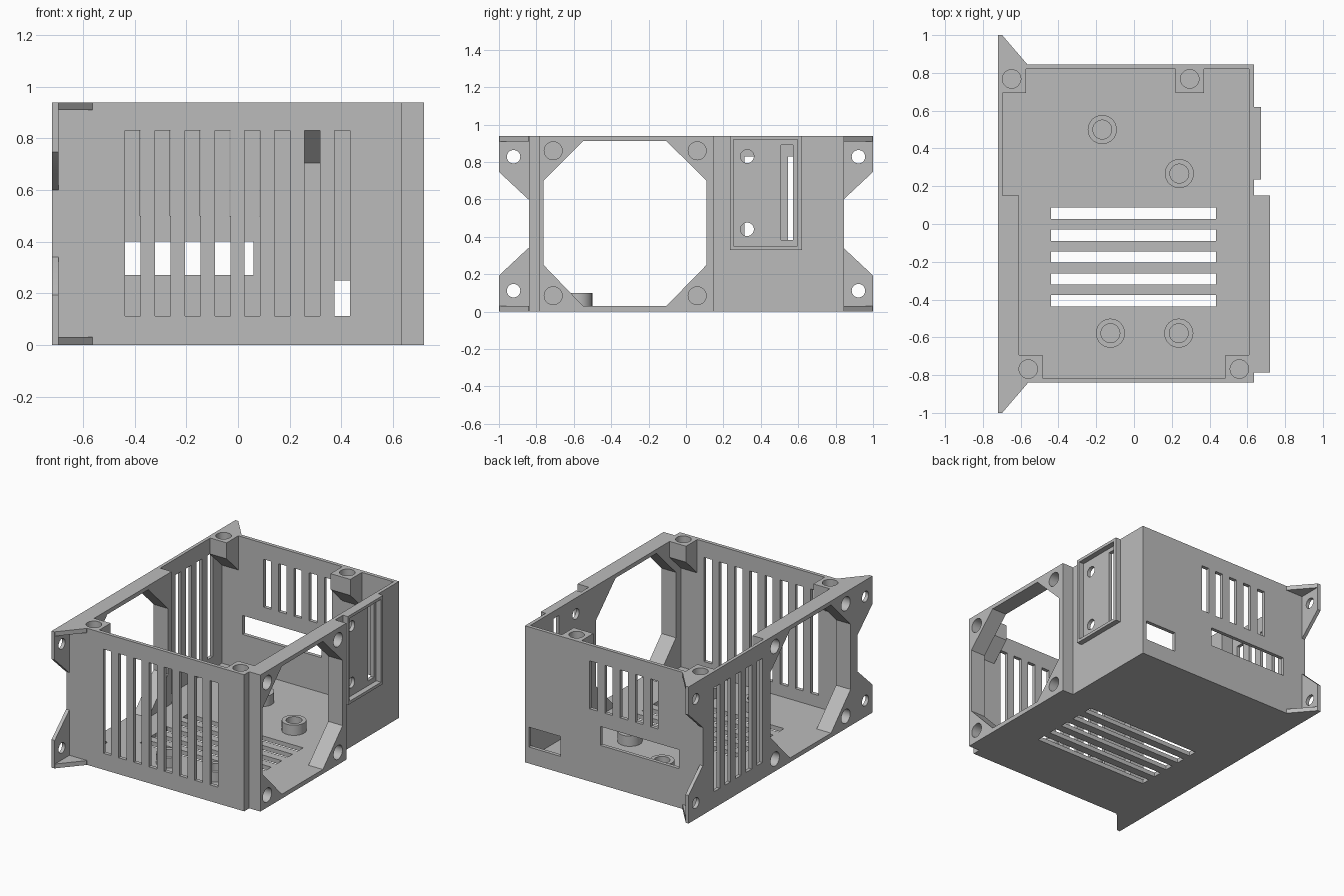
import bpy, bmesh, math
from mathutils import Vector

if "Cube" in bpy.data.objects:
    bpy.data.objects.remove(bpy.data.objects["Cube"], do_unlink=True)

grey = bpy.data.materials.new("plain_grey")
grey.use_nodes = True
grey.diffuse_color = (0.5, 0.5, 0.5, 1)
grey.node_tree.nodes["Principled BSDF"].inputs["Base Color"].default_value = (0.5, 0.5, 0.5, 1)

H, WALL = 0.94, 0.03
SLOT, PITCH = 0.06, 0.116


def prism(name, points, axis, lo, hi):
    """Extrude a closed 2D outline along an axis; outline uses the other two axes in order."""
    def place(p, d):
        co = list(p)
        co.insert("xyz".index(axis), d)
        return Vector(co)
    bm = bmesh.new()
    face = bm.faces.new([bm.verts.new(place(p, lo)) for p in points])
    ext = bmesh.ops.extrude_face_region(bm, geom=[face])
    moved = [g for g in ext["geom"] if isinstance(g, bmesh.types.BMVert)]
    bmesh.ops.translate(bm, verts=moved, vec=place((0, 0), hi - lo))
    bmesh.ops.recalc_face_normals(bm, faces=bm.faces)
    mesh = bpy.data.meshes.new(name)
    bm.to_mesh(mesh)
    bm.free()
    mesh.materials.append(grey)
    ob = bpy.data.objects.new(name, mesh)
    bpy.context.collection.objects.link(ob)
    return ob


def rect(a0, a1, b0, b1):
    return [(a0, b0), (a1, b0), (a1, b1), (a0, b1)]


def circle(a, b, r, n=32):
    return [(a + r * math.cos(math.tau * i / n), b + r * math.sin(math.tau * i / n)) for i in range(n)]


def cut(target, points, axis, lo, hi):
    """Subtract an extruded outline from the target."""
    cutter = prism("cutter", points, axis, lo, hi)
    cutter.hide_render = True
    mod = target.modifiers.new("cut", "BOOLEAN")
    mod.operation, mod.solver, mod.object = "DIFFERENCE", "EXACT", cutter
    bpy.context.view_layer.objects.active = target
    bpy.ops.object.modifier_apply(modifier=mod.name)
    bpy.data.objects.remove(cutter, do_unlink=True)


parts = []

# Case body: stepped footprint with a thick fan frame on both sides
body = prism("case_body", [(-0.72, -0.84), (0.635, -0.84), (0.635, -0.785), (0.72, -0.785),
                           (0.72, 0.15), (0.635, 0.15), (0.635, 0.845), (-0.72, 0.845)], "z", 0, H)
parts.append(body)
cut(body, [(-0.61, -0.815), (0.61, -0.815), (0.61, 0.82), (-0.697, 0.82),
           (-0.697, 0.15), (-0.61, 0.15)], "z", WALL, 1.2)

# Octagonal fan openings through both sides
cut(body, [(-0.55, WALL), (-0.105, WALL), (0.11, 0.25), (0.11, 0.7),
           (-0.105, 0.912), (-0.55, 0.912), (-0.762, 0.7), (-0.762, 0.25)], "x", -1, 1)

# Blind fan screw holes
for y in (-0.71, 0.06):
    for z in (0.085, 0.86):
        cut(body, circle(y, z, 0.048), "x", 0.63, 0.8)
        cut(body, circle(y, z, 0.048), "x", -0.8, -0.63)

# Ventilation slots: front, back, left side and floor
for i in range(8):
    x = -0.438 + i * PITCH
    cut(body, rect(x, x + SLOT, 0.113, 0.83), "y", -0.9, -0.78)
for i in range(5):
    x = -0.38 + i * PITCH
    cut(body, rect(x, x + SLOT - 0.002, 0.5, 0.83), "y", 0.78, 0.9)
    y = 0.197 + i * PITCH
    cut(body, rect(y, y + SLOT, 0.113, 0.83), "x", -0.8, -0.66)
    y = -0.437 + i * PITCH
    cut(body, rect(-0.44, 0.435, y, y + SLOT), "z", -0.1, 0.1)

# Connector openings in the back
cut(body, rect(-0.54, 0.06, 0.27, 0.4), "y", 0.78, 0.9)
cut(body, rect(0.365, 0.605, 0.113, 0.25), "y", 0.78, 0.9)

# Socket panel openings in the right wall
cut(body, rect(0.508, 0.572, 0.383, 0.89), "x", 0.55, 0.7)
for z in (0.44, 0.83):
    cut(body, circle(0.327, z, 0.036), "x", 0.55, 0.7)

# Raised socket frame
frame = prism("socket_frame", rect(0.235, 0.62, 0.33, H), "x", 0.63, 0.672)
cut(frame, rect(0.255, 0.597, 0.35, 0.92), "x", 0.6, 0.7)
parts.append(frame)

# Lid screw bosses with sloped undersides
for name, x0, x1, hx, side in (("back_left_boss", 0.22, 0.37, 0.295, 1),
                               ("back_right_boss", -0.705, -0.572, -0.648, 1),
                               ("front_left_boss", 0.485, 0.615, 0.558, -1),
                               ("front_right_boss", -0.615, -0.485, -0.56, -1)):
    outline = [(side * 0.693, H), (side * 0.693, 0.83), (side * 0.825, 0.7), (side * 0.825, H)]
    boss = prism(name, outline, "x", x0, x1)
    cut(boss, circle(hx, side * 0.768, 0.049), "z", 0.84, 1)
    parts.append(boss)

# Board standoffs on the floor
for i, (x, y) in enumerate([(-0.168, 0.5), (0.24, 0.267), (-0.125, -0.578), (0.237, -0.578)]):
    post = prism(f"standoff_{i + 1}", circle(x, y, 0.077), "z", 0.02, 0.1)
    cut(post, circle(x, y, 0.05), "z", 0, 0.2)
    parts.append(post)

# Mounting ears with gussets at the four corners of the left-hand edge
for y_name, s in (("back", 1), ("front", -1)):
    for z_name, height in (("upper", lambda z: z), ("lower", lambda z: H - z)):
        outline = [(s * y, height(z)) for y, z in ((0.835, 0.597), (0.845, 0.602), (1, 0.747), (1, H), (0.835, H))]
        ear = prism(f"{y_name}_{z_name}_ear", outline, "x", -0.72, -0.696)
        cut(ear, circle(s * 0.922, height(0.828), 0.036), "x", -0.8, -0.6)
        lo, hi = sorted((height(0.91), height(H)))
        gusset = prism(f"{y_name}_{z_name}_gusset",
                       [(-0.71, s * 0.835), (-0.71, s), (-0.698, s), (-0.563, s * 0.843), (-0.563, s * 0.835)],
                       "z", lo, hi)
        parts += [ear, gusset]

# Smooth round holes, keep edges sharp
bpy.ops.object.select_all(action="DESELECT")
for ob in parts:
    ob.select_set(True)
bpy.context.view_layer.objects.active = body
bpy.ops.object.shade_smooth_by_angle(angle=math.radians(30))
